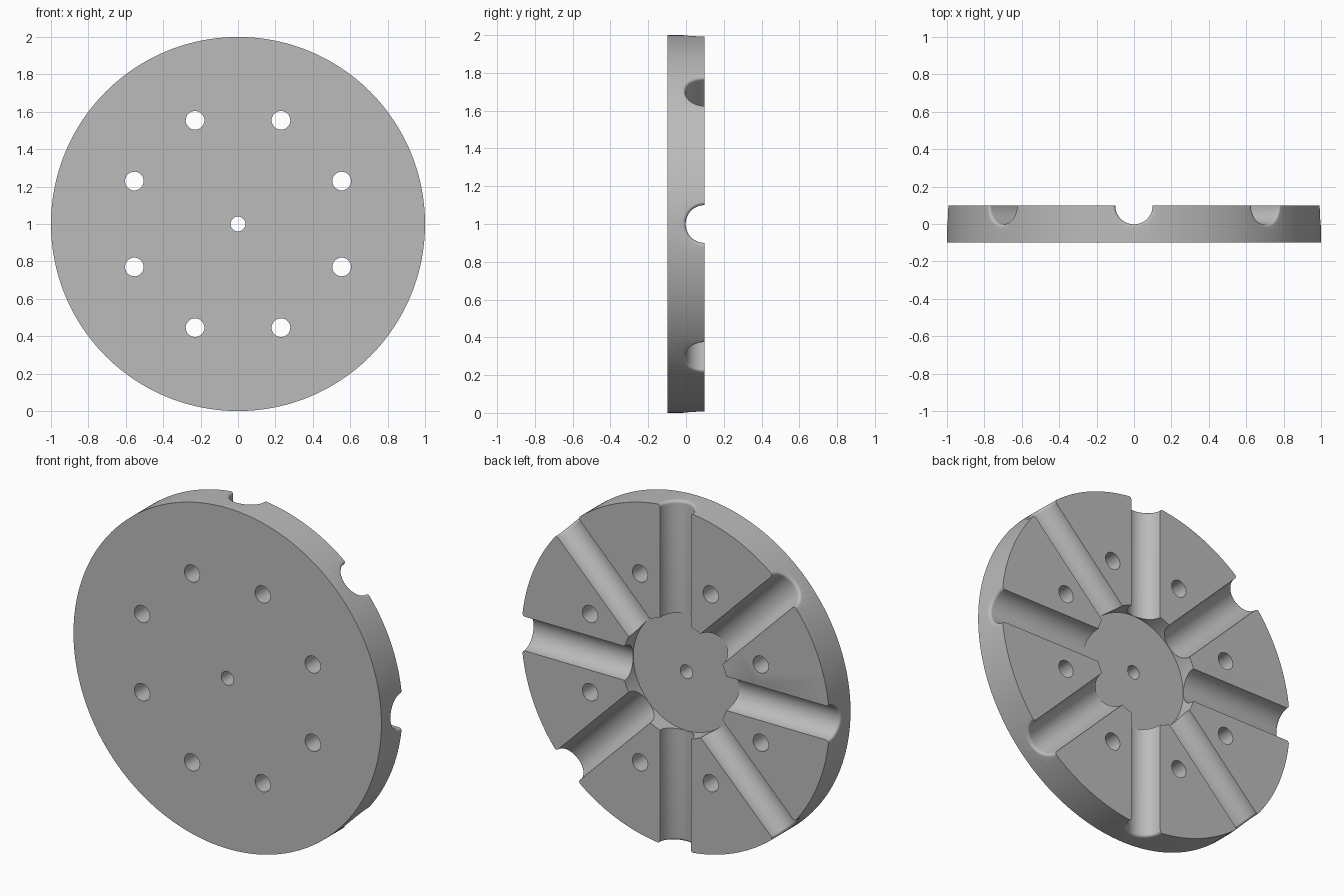
import bpy, bmesh
from math import sin, cos, pi, sqrt, radians
from mathutils import Matrix, Vector

if "Cube" in bpy.data.objects:
    bpy.data.objects.remove(bpy.data.objects["Cube"])

HALF = 0.098            # half thickness of the plate
GROOVE = 0.1            # groove radius
FILLET = 0.018          # rounding where a groove leaves the rim
TURN = Matrix.Rotation(radians(90), 4, 'X')


def add_cylinder(bm, radius, x, y0, y1, z, sides):
    """Cylinder along y from y0 to y1."""
    place = Matrix.Translation((x, (y0 + y1) / 2, z)) @ TURN
    bmesh.ops.create_cone(bm, cap_ends=True, segments=sides, radius1=radius,
                          radius2=radius, depth=y1 - y0, matrix=place)


def add_groove(bm, angle, sides=64, steps=6):
    """Radial round bar whose outer end flares to follow the curved rim."""
    spin = Matrix.Translation((0, HALF, 1)) @ Matrix.Rotation(angle, 4, 'Y')

    def ring(radius, reach):
        verts = []
        for i in range(sides):
            t = 2 * pi * i / sides
            side = radius * cos(t)
            verts.append(bm.verts.new(
                spin @ Vector((reach(side), radius * sin(t), side))))
        return verts

    rings = [ring(GROOVE, lambda s: 0.3)]
    for k in range(steps + 1):
        a = pi / 2 * k / steps
        back = FILLET * (1 - sin(a))
        rings.append(ring(GROOVE + FILLET * (1 - cos(a)),
                          lambda s: sqrt(1 - s * s) - back))
    rings.append(ring(GROOVE + FILLET, lambda s: 1.05))
    for a, b in zip(rings, rings[1:]):
        for i in range(sides):
            j = (i + 1) % sides
            bm.faces.new((a[i], a[j], b[j], b[i]))
    bm.faces.new(rings[0])
    bm.faces.new(rings[-1])


def finish(bm, name):
    bmesh.ops.recalc_face_normals(bm, faces=bm.faces)
    mesh = bpy.data.meshes.new(name)
    bm.to_mesh(mesh)
    bm.free()
    obj = bpy.data.objects.new(name, mesh)
    bpy.context.collection.objects.link(obj)
    return obj


def cut(target, cutter):
    cutter.hide_render = True
    mod = target.modifiers.new("cut", 'BOOLEAN')
    mod.operation = 'DIFFERENCE'
    mod.solver = 'EXACT'
    mod.object = cutter
    bpy.ops.object.modifier_apply(modifier=mod.name)
    bpy.data.objects.remove(cutter)


# Round plate
bm = bmesh.new()
add_cylinder(bm, 1, 0, -HALF, HALF, 1, 192)
plate = finish(bm, "grooved_plate")
bpy.context.view_layer.objects.active = plate
plate.select_set(True)

# Central pocket in the back
bm = bmesh.new()
add_cylinder(bm, 0.345, 0, -0.004, 0.2, 1, 96)
cut(plate, finish(bm, "pocket_cutter"))

# Eight radial grooves, eight bolt holes and the centre hole
bm = bmesh.new()
add_cylinder(bm, 0.04, 0, -0.3, 0.3, 1, 32)
for k in range(8):
    angle = k * pi / 4
    add_groove(bm, angle)
    mid = angle + pi / 8
    add_cylinder(bm, 0.05, 0.6 * cos(mid), -0.3, 0.3, 1 + 0.6 * sin(mid), 32)
cut(plate, finish(bm, "groove_and_hole_cutter"))

# Grey finish
grey = bpy.data.materials.new("plain_grey")
grey.use_nodes = True
colour = (0.5, 0.5, 0.5, 1)
grey.diffuse_color = colour
grey.node_tree.nodes["Principled BSDF"].inputs["Base Color"].default_value = colour
plate.data.materials.clear()
plate.data.materials.append(grey)
bpy.ops.object.shade_smooth_by_angle(angle=radians(30))
